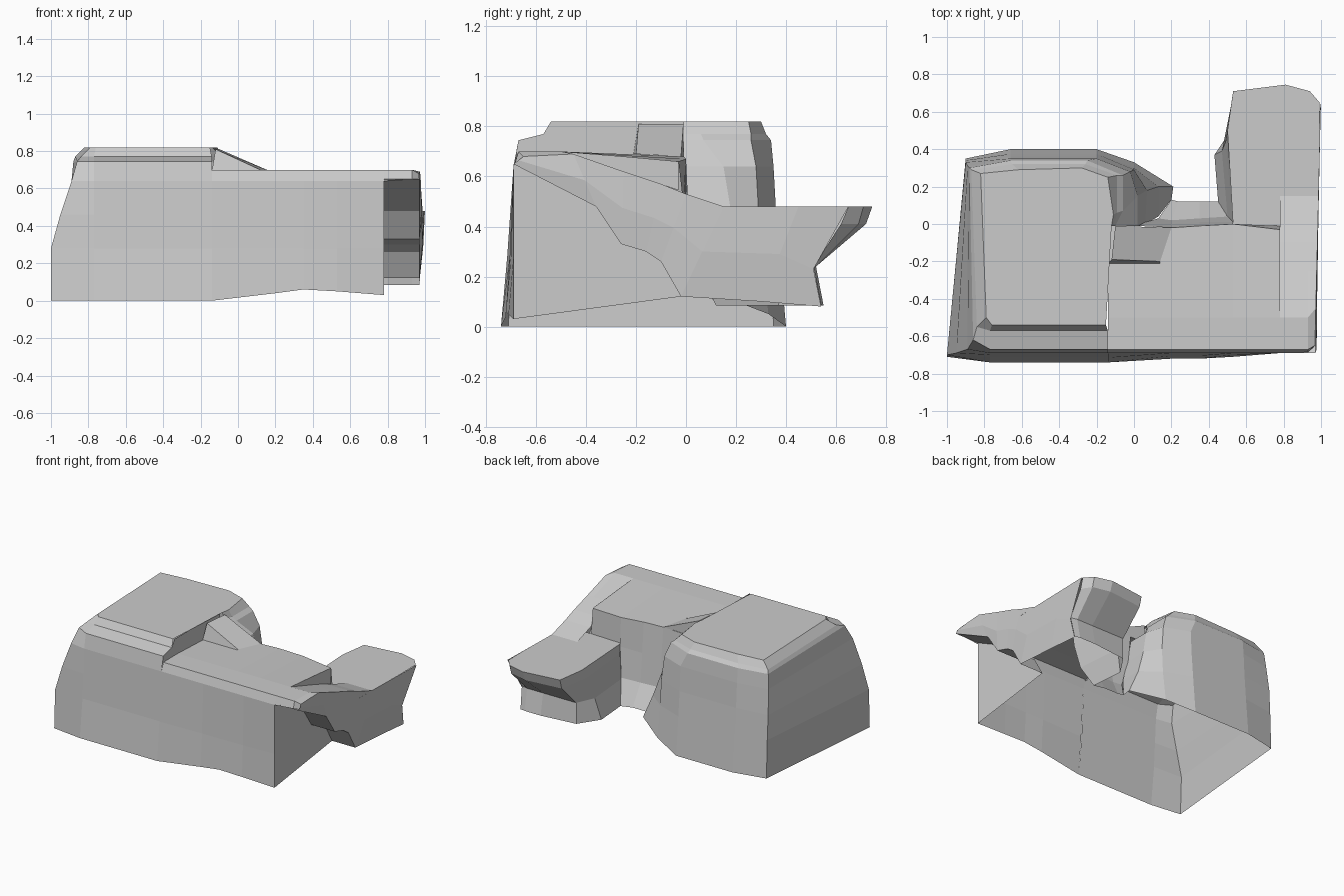
import bpy, bmesh
from mathutils import Vector

default_cube = bpy.data.objects.get("Cube")
if default_cube:
    bpy.data.objects.remove(default_cube, do_unlink=True)

GREY = (.6, .6, .6, 1)
material = bpy.data.materials.new("plain grey")
material.use_nodes = True
material.diffuse_color = GREY
shader = next(n for n in material.node_tree.nodes if n.type == 'BSDF_PRINCIPLED')
shader.inputs["Base Color"].default_value = GREY
shader.inputs["Roughness"].default_value = .9


def at_height(outline, z):
    """Lift a flat outline to one height."""
    return [(x, y, z) for x, y in outline]


def along_x(profile, x):
    """Place a side profile of (y, z) pairs at one x."""
    return [(x, y, z) for y, z in profile]


def halfway(first, second):
    """Points midway between two matching rows."""
    return [tuple((a + b) / 2 for a, b in zip(p, q)) for p, q in zip(first, second)]


def build_skin(name, rows, cap=False, inside=(0, -.3, .2)):
    """Stretch flat faces between matching rows of points, facing away from inside."""
    mesh = bmesh.new()
    grid = [[mesh.verts.new(point) for point in row] for row in rows]
    for lower, upper in zip(grid, grid[1:]):
        for i in range(len(lower) - 1):
            mesh.faces.new((lower[i], lower[i + 1], upper[i + 1], upper[i]))
    if cap:
        mesh.faces.new(grid[-1])
    bmesh.ops.remove_doubles(mesh, verts=mesh.verts, dist=.001)
    bmesh.ops.recalc_face_normals(mesh, faces=mesh.faces)
    centre = Vector(inside)
    facing = sum(f.normal.dot(f.calc_center_median() - centre) * f.calc_area()
                 for f in mesh.faces)
    if facing < 0:
        bmesh.ops.reverse_faces(mesh, faces=mesh.faces)
    data = bpy.data.meshes.new(name)
    mesh.to_mesh(data)
    mesh.free()
    data.materials.append(material)
    part = bpy.data.objects.new(name, data)
    bpy.context.collection.objects.link(part)
    return part


# Tall block: outlines run from the front right corner round to the courtyard
ground = at_height([(-.14, -.74), (-.77, -.74), (-1, -.71), (-.9, .35),
                    (-.66, .4), (-.2, .4)], 0)
ground += [(0, .33, .05), (.21, .2, .1), (.2, .13, .1)]
middle = [(-.14, -.71), (-.77, -.71), (-1, -.7), (-.9, .34),
          (-.66, .375), (-.2, .375), (0, .3), (.13, .2), (.13, .04)]
flank = [(-.14, -.7), (-.77, -.7), (-.95, -.69), (-.9, .33),
         (-.66, .36), (-.2, .36), (0, .29), (.07, .18), (.06, .0)]
upper = [(-.14, -.69), (-.77, -.69), (-.89, -.67), (-.89, .31),
         (-.66, .35), (-.2, .35), (-.02, .28), (.02, .15), (.02, -.01)]
shoulder = [(-.14, -.67), (-.77, -.67), (-.86, -.62), (-.88, .3),
            (-.66, .34), (-.25, .34), (-.06, .26), (-.06, .07), (-.1, -.01)]
ledge = [(-.14, -.57), (-.77, -.57), (-.84, -.55), (-.87, .29),
         (-.65, .32), (-.26, .32), (-.09, .26), (-.09, .06), (-.11, -.01)]
roof = [(-.15, -.54), (-.76, -.54), (-.79, -.5), (-.82, .27),
        (-.62, .29), (-.28, .3), (-.14, .25), (-.11, .05), (-.12, -.01)]
build_skin("tall_block", [
    ground, at_height(middle, .28), at_height(flank, .46), at_height(upper, .64),
    at_height(shoulder, .745), at_height(ledge, .77), at_height(roof, .82),
], cap=True, inside=(-.5, -.2, .3))

# Step between the tall roof and the low roof
build_skin("roof_step", [
    along_x([(-.68, .69), (-.57, .69), (-.54, .69), (-.01, .68)], -.14),
    along_x([(-.67, .745), (-.57, .77), (-.54, .82), (-.01, .82)], -.14),
], inside=(-.5, -.3, .7))

# Sloping wedge beside the step
build_skin("roof_wedge", [
    [(-.14, -.21, .69), (.14, -.21, .69)],
    [(-.12, -.19, .81), (.14, -.2, .69)],
    [(-.1, -.01, .81), (.2, -.02, .68)],
    [(-.1, -.01, .68), (.2, -.02, .68)],
], inside=(-.1, -.1, .6))

# Low wing: front wall and roof swept along x
def wing_section(x, front, foot, back, back_top):
    return [(x, front, foot), (x, (front - .69) / 2, .28), (x, -.69, .64),
            (x, -.67, .7), (x, -.5, .7), (x, back, back_top)]

build_skin("low_wing", [
    wing_section(-.14, -.74, 0, -.01, .68),
    wing_section(.2, -.72, .04, -.02, .68),
    wing_section(.35, -.72, .06, -.01, .68),
    wing_section(.53, -.71, .05, 0, .67),
    wing_section(.78, -.69, .03, -.03, .66),
])

# Flared courtyard wall, and the shorter wall standing on the arm roof
build_skin("courtyard_wall", [
    [(.02, -.01, .68), (.2, -.02, .68), (.35, -.01, .68), (.53, 0, .67)],
    [(.06, .01, .46), (.2, 0, .46), (.35, .01, .46), (.53, .01, .46)],
    [(.13, .03, .25), (.2, .02, .25), (.35, .03, .25), (.5, .04, .25)],
    [(.2, .13, .1), (.24, .12, .1), (.35, .12, .1), (.45, .12, .085)],
])
build_skin("arm_step", [
    [(.53, 0, .67), (.78, -.03, .66)],
    [(.53, 0, .48), (.78, -.01, .48)],
])

# Recessed end wall under the overhang, with its soffit
overhang = [(-.69, .65), (-.36, .48), (-.26, .33), (-.16, .3), (-.1, .26), (-.02, .12)]
sill = [(y, .03 + .09 * (y + .69) / .67) for y, z in overhang]
build_skin("recessed_end_wall", [along_x(sill, .78), along_x(overhang, .78)])
build_skin("overhang_soffit", [along_x(overhang, .78), along_x(overhang, .97)],
           inside=(.88, -.2, .6))

# Outer side wall, bulging a little, and the roof strip running down to the arm
outer_foot = along_x(overhang + [(.3, .1), (.54, .08)], .97)
outer_edge = [(-.65, .68), (-.45, .69), (-.25, .62), (-.1, .57), (0, .53),
              (.15, .48), (.45, .48), (.65, .48)]
outer_top = [(.967 + .025 * (y + .65), y, z) for y, z in outer_edge]
outer_waist = [(x + .008, y, z) for x, y, z in halfway(outer_foot, outer_top)]
outer_waist[-1] = (.98, .51, .23)
build_skin("outer_side_wall", [outer_foot, outer_waist, outer_top],
           inside=(.8, 0, .3))
strip = [(-.67, .7), (-.5, .7)] + outer_edge[2:6]
build_skin("roof_strip", [along_x(strip, .78), along_x(strip, .93), outer_top[:6]],
           inside=(.85, -.1, 0))
build_skin("overhang_front", [
    [(.78, -.69, .64), (.93, -.685, .65), (.97, -.65, .64)],
    [(.78, -.67, .7), (.93, -.67, .7), (.967, -.65, .68)],
])

# Small wall where the low roof stands above the strip
build_skin("strip_wall", [
    along_x([(-.5, .7), (-.25, .62), (-.03, .545)], .78),
    along_x([(-.5, .7), (-.25, .68), (-.03, .66)], .78),
])

# Rear arm: flared inner wall and undercut end, closed by a flat roof
arm_foot = [(.45, .12), (.43, .37), (.53, .52), (.8, .55), (.93, .55), (.97, .54)]
arm_waist = [(.5, .04), (.47, .39), (.53, .52), (.8, .52), (.93, .52), (.98, .51)]
arm_brow = [(.53, .01), (.49, .44), (.53, .69), (.81, .72), (.94, .69), (.985, .62)]
arm_roof = [(.53, 0), (.5, .5), (.53, .71), (.81, .745), (.94, .71), (.992, .65)]
build_skin("rear_arm", [
    at_height(arm_foot, .085), at_height(arm_waist, .24),
    at_height(arm_brow, .41), at_height(arm_roof, .48),
], inside=(.75, .25, .25))
build_skin("arm_roof", [
    at_height([(.53, -.01), (.78, -.01), (.987, .15)], .48),
    at_height([(.5, .5), (.78, .5), (.994, .45)], .48),
    at_height([(.53, .71), (.81, .745), (.94, .71)], .48),
], inside=(.75, .25, 0))
build_skin("arm_roof_corners", [
    at_height([(.78, -.01), (.94, .71)], .48),
    at_height([(.985, .0), (.992, .65)], .48),
    at_height([(.987, .15), (.994, .45)], .48),
], inside=(.9, .4, 0))
